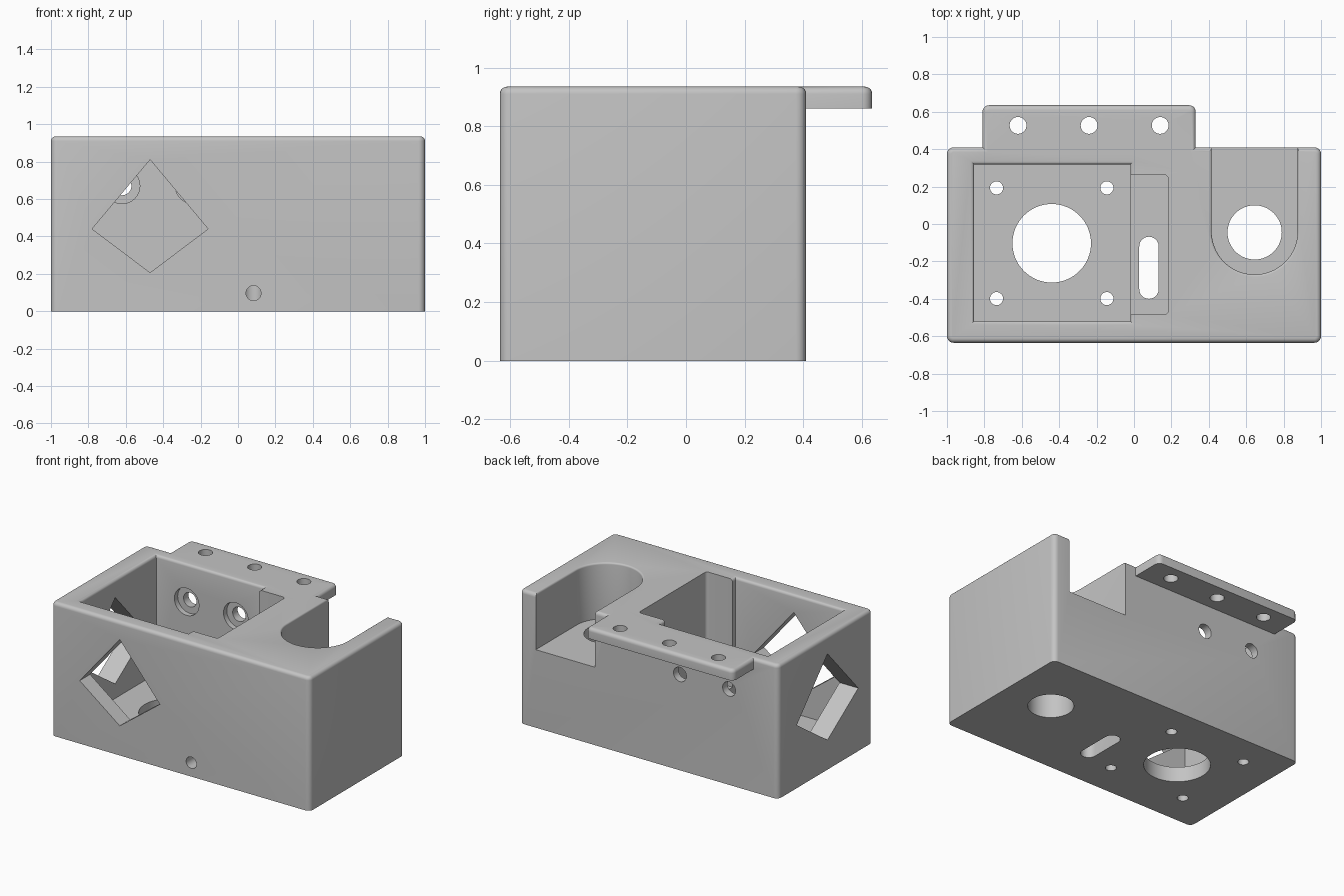
import bpy, bmesh
from math import sin, cos, pi
from mathutils import Vector

if "Cube" in bpy.data.objects:
    bpy.data.objects.remove(bpy.data.objects["Cube"], do_unlink=True)

TOP, FRONT, BACK = 0.935, -0.635, 0.41
ROUND = 0.025

grey = bpy.data.materials.new("plain grey")
grey.use_nodes = True
grey.diffuse_color = (0.55, 0.55, 0.55, 1)
grey.node_tree.nodes["Principled BSDF"].inputs["Base Color"].default_value = grey.diffuse_color


def loft(name, loops):
    """Closed solid through a list of matching point loops."""
    bm = bmesh.new()
    rings = [[bm.verts.new(p) for p in loop] for loop in loops]
    for a, b in zip(rings, rings[1:]):
        for i in range(len(a)):
            j = (i + 1) % len(a)
            bm.faces.new((a[i], a[j], b[j], b[i]))
    bm.faces.new(rings[0])
    bm.faces.new(rings[-1])
    bmesh.ops.recalc_face_normals(bm, faces=bm.faces)
    mesh = bpy.data.meshes.new(name)
    bm.to_mesh(mesh)
    bm.free()
    mesh.materials.append(grey)
    obj = bpy.data.objects.new(name, mesh)
    bpy.context.collection.objects.link(obj)
    return obj


def prism(name, outline, axis, lo, hi):
    """Extrude a 2D outline along x, y or z."""
    place = {"x": lambda u, v, w: (w, u, v),
             "y": lambda u, v, w: (u, w, v),
             "z": lambda u, v, w: (u, v, w)}[axis]
    return loft(name, [[place(u, v, w) for u, v in outline] for w in (lo, hi)])


def arc(cx, cy, r, start, end, n):
    return [(cx + r * cos(start + (end - start) * i / n),
             cy + r * sin(start + (end - start) * i / n)) for i in range(n + 1)]


def circle(cx, cy, r, n=48):
    return arc(cx, cy, r, 0, 2 * pi, n)[:-1]


def rect(x0, x1, y0, y1, r=0.0):
    if r == 0:
        return [(x0, y0), (x1, y0), (x1, y1), (x0, y1)]
    corners = [(x1 - r, y1 - r), (x0 + r, y1 - r), (x0 + r, y0 + r), (x1 - r, y0 + r)]
    pts = []
    for k, (cx, cy) in enumerate(corners):
        pts += arc(cx, cy, r, k * pi / 2, (k + 1) * pi / 2, 5)
    return pts


def rounded_slab(name, x0, x1, y0, y1, z0, z1):
    """Box with rounded upright corners and a rounded top edge."""
    def ring(o, z):
        return [(x, y, z) for x, y in rect(x0 + o, x1 - o, y0 + o, y1 - o, ROUND * 1.4 - o)]
    loops = [ring(0, z0)]
    for i in range(6):
        t = i / 5 * pi / 2
        loops.append(ring(ROUND * (1 - cos(t)), z1 - ROUND + ROUND * sin(t)))
    return loft(name, loops)


def flared_pocket(name, outline, floor, r=0.02):
    """Pocket cutter whose rim opens in a small fillet; outline takes an offset."""
    loops = [[(x, y, floor) for x, y in outline(0)]]
    for i in range(5):
        t = i / 4 * pi / 2
        loops.append([(x, y, TOP - r + r * sin(t)) for x, y in outline(r * (1 - cos(t)))])
    loops.append([(x, y, TOP + 0.1) for x, y in outline(r)])
    return loft(name, loops)


def combine(target, tool, operation="DIFFERENCE"):
    mod = target.modifiers.new(tool.name, "BOOLEAN")
    mod.operation, mod.solver, mod.object = operation, "EXACT", tool
    bpy.context.view_layer.objects.active = target
    bpy.ops.object.modifier_apply(modifier=mod.name)
    bpy.data.objects.remove(tool, do_unlink=True)


# Main block with the rear mounting flange
body = rounded_slab("housing_body", -1, 1, FRONT, BACK, 0, TOP)
flange = rounded_slab("rear_flange", -0.81, 0.33, 0.25, 0.635, 0.86, TOP)
combine(body, flange, "UNION")

# Square pocket, its side channel and the U-shaped bay
cuts = [
    flared_pocket("square_pocket",
                  lambda o: rect(-0.855 - o, -0.02 + o, -0.52 - o, 0.318 + o), 0.105),
    prism("side_channel", rect(-0.1, 0.182, -0.485, 0.263, 0.02), "z", 0.18, TOP + 0.1),
    flared_pocket("round_bay",
                  lambda o: arc(0.645, -0.04, 0.23 + o, pi, 2 * pi, 40)
                  + [(0.875 + o, 0.8), (0.415 - o, 0.8)], 0.545, 0.012),
]

# Openings through the floor
MX, MY = -0.44, -0.103
cuts.append(prism("motor_hole", circle(MX, MY, 0.21, 64), "z", -0.1, 0.3))
for sx in (-1, 1):
    for sy in (-1, 1):
        cuts.append(prism("mount_hole", circle(MX + sx * 0.295, MY + sy * 0.296, 0.035, 32),
                          "z", -0.1, 0.3))
cuts.append(prism("bay_hole", circle(0.645, -0.045, 0.145, 64), "z", -0.1, 0.7))
slot = arc(0.08, -0.12, 0.052, 0, pi, 16) + arc(0.08, -0.348, 0.052, pi, 2 * pi, 16)
cuts.append(prism("floor_slot", slot, "z", -0.1, 0.3))

# Kite-shaped windows in the front and the side wall


def kite(c, half):
    return [(c, 0.81), (c - half, 0.44), (c, 0.207), (c + half, 0.44)]


cuts.append(prism("front_window", kite(-0.47, 0.31), "y", -0.8, -0.4))
cuts.append(prism("side_window", kite(-0.135, 0.34), "x", -1.2, -0.7))

# Screw holes: flange, counterbored back wall, small front hole
for x in (-0.62, -0.24, 0.14):
    cuts.append(prism("flange_hole", circle(x, 0.527, 0.045, 32), "z", 0.7, 1.1))
for x in (-0.62, -0.24):
    cuts.append(prism("back_hole", circle(x, 0.67, 0.05, 32), "y", 0.25, 0.6))
    cuts.append(prism("back_counterbore", circle(x, 0.67, 0.095), "y", 0.25, 0.355))
cuts.append(prism("front_hole", circle(0.083, 0.097, 0.04, 32), "y", -0.8, -0.35))

for tool in cuts:
    combine(body, tool)

# Smooth the round surfaces and keep the hard edges
bpy.ops.object.select_all(action="DESELECT")
body.select_set(True)
bpy.context.view_layer.objects.active = body
bpy.ops.object.shade_smooth_by_angle(angle=0.55)
